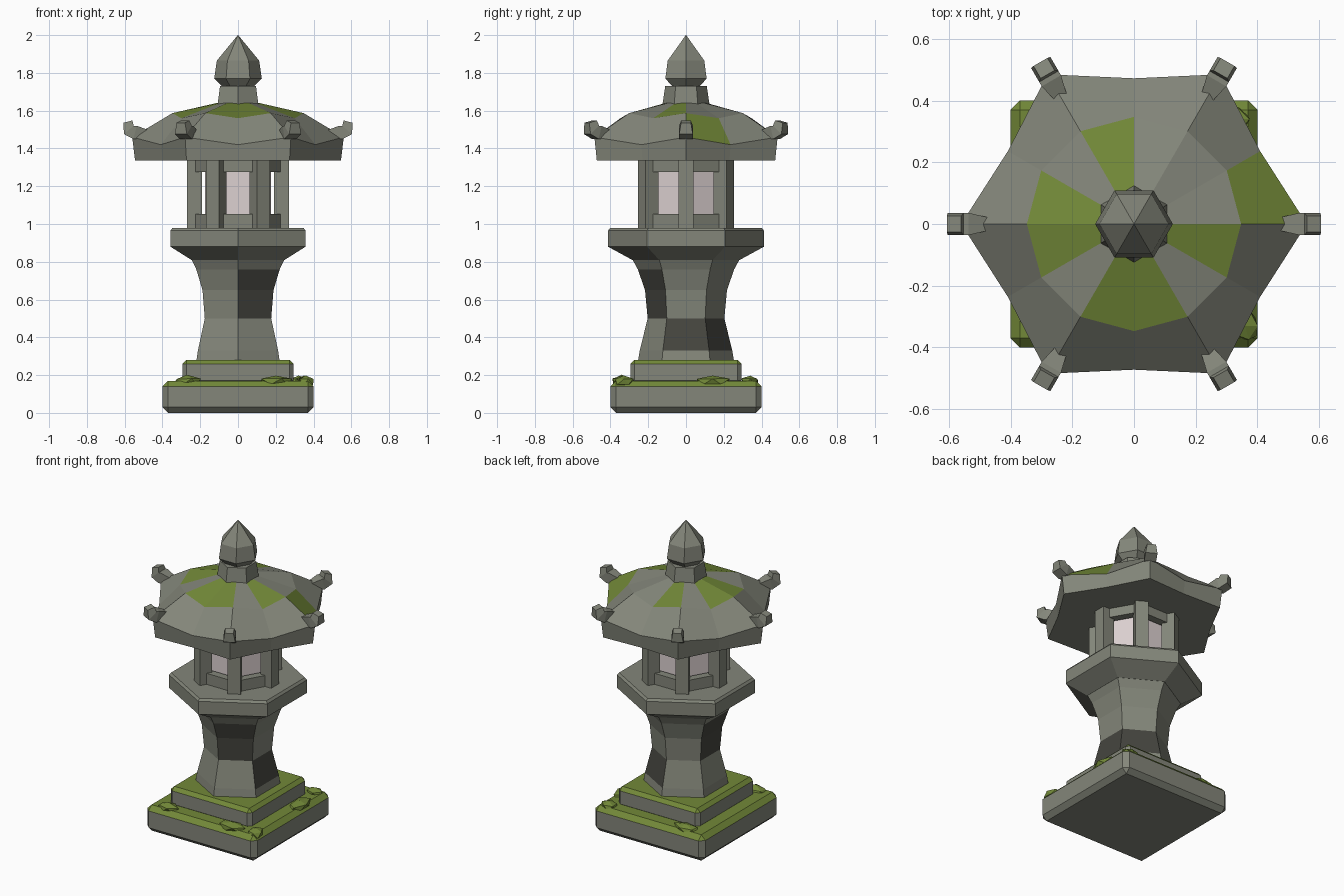
import bpy, bmesh, math, random
from mathutils import Vector, Matrix

random.seed(4)
cube = bpy.data.objects.get("Cube")
if cube:
    bpy.data.objects.remove(cube, do_unlink=True)


def material(name, rgb):
    m = bpy.data.materials.new(name)
    m.use_nodes = True
    m.diffuse_color = (*rgb, 1)
    bsdf = m.node_tree.nodes["Principled BSDF"]
    bsdf.inputs["Base Color"].default_value = (*rgb, 1)
    bsdf.inputs["Roughness"].default_value = 0.9
    return m


STONE = material("grey stone", (0.23, 0.24, 0.195))
DARK = material("dark stone", (0.06, 0.06, 0.05))
MOSS = material("green moss", (0.17, 0.25, 0.04))
PAPER = material("pale paper", (0.72, 0.64, 0.64))


def finish(bm, name, mats):
    bmesh.ops.recalc_face_normals(bm, faces=bm.faces[:])
    mesh = bpy.data.meshes.new(name)
    bm.to_mesh(mesh)
    bm.free()
    for m in mats:
        mesh.materials.append(m)
    ob = bpy.data.objects.new(name, mesh)
    bpy.context.collection.objects.link(ob)
    return ob


def loft(name, rings, mats=(STONE,), rule=lambda level, side: 0):
    """Skin equal-sized rings of points, cap both ends, colour by level and side."""
    bm = bmesh.new()
    loops = [[bm.verts.new(p) for p in ring] for ring in rings]
    n = len(loops[0])
    for k, (a, b) in enumerate(zip(loops, loops[1:])):
        for i in range(n):
            j = (i + 1) % n
            bm.faces.new((a[i], a[j], b[j], b[i])).material_index = rule(k, i)
    bm.faces.new(loops[0][::-1])
    bm.faces.new(loops[-1])
    return finish(bm, name, mats)


def ring(radius, z, turn=0, n=6):
    return [(radius * math.cos(a), radius * math.sin(a), z)
            for a in (math.radians(turn + 360 * i / n) for i in range(n))]


def box(name, size, centre, angle=0, mat=STONE):
    """Box placed at centre, then swung about the vertical axis."""
    bm = bmesh.new()
    place = Matrix.Rotation(math.radians(angle), 4, 'Z') @ Matrix.Translation(centre)
    bmesh.ops.create_cube(bm, size=1, matrix=place @ Matrix.Diagonal((*size, 1)))
    return finish(bm, name, [mat])


def slab(name, half, z0, z1, bevel):
    """Chamfered square slab with moss on its upward faces."""
    bm = bmesh.new()
    place = Matrix.Translation((0, 0, (z0 + z1) / 2))
    bmesh.ops.create_cube(bm, size=1, matrix=place @ Matrix.Diagonal((half * 2, half * 2, z1 - z0, 1)))
    bmesh.ops.bevel(bm, geom=bm.edges[:], offset=bevel, segments=1, affect='EDGES')
    bm.normal_update()
    for f in bm.faces:
        f.material_index = int(f.normal.z > 0.3)
    finish(bm, name, [STONE, MOSS])


# Stepped base
slab("lower_base", 0.4, 0, 0.17, 0.03)
slab("upper_base", 0.295, 0.15, 0.28, 0.022)

# Moss clumps on the lower step
clumps = [(0.2, -0.34, 0.1, 0.055), (-0.27, -0.34, 0.08, 0.05), (0.35, 0.14, 0.055, 0.1),
          (-0.24, 0.34, 0.09, 0.05), (0.32, 0.34, 0.06, 0.05), (0.36, -0.33, 0.05, 0.06)]
for x, y, sx, sy in clumps:
    bm = bmesh.new()
    bmesh.ops.create_icosphere(bm, subdivisions=1, radius=1)
    for v in bm.verts:
        v.co *= random.uniform(0.85, 1.1)
        v.co = Vector((x + v.co.x * sx, y + v.co.y * sy, 0.165 + v.co.z * 0.035))
    finish(bm, "moss_clump", [MOSS])

# Flared pillar with weathered panels
profile = [(0.255, 0.27), (0.245, 0.33), (0.203, 0.5), (0.217, 0.65), (0.255, 0.76), (0.285, 0.815)]
weathered = {(1, 5), (1, 0), (2, 4), (3, 4), (2, 2), (3, 2)}
loft("pillar", [ring(r, z, 30) for r, z in profile], (STONE, DARK),
     lambda k, i: int((k, i) in weathered))

# Platform under the lamp
profile = [(0.285, 0.81), (0.413, 0.88), (0.413, 0.965), (0.4, 0.98)]
loft("platform", [ring(r, z, 30) for r, z in profile])

# Lamp chamber: posts on the corners, rails between, glowing core
for i in range(6):
    box("post", (0.08, 0.08, 0.36), (0.23, 0, 1.155), 60 * i)
    box("lower_rail", (0.05, 0.18, 0.075), (0.19, 0, 1.015), 60 * i + 30)
    box("upper_rail", (0.05, 0.18, 0.06), (0.19, 0, 1.305), 60 * i + 30)
loft("paper_screen", [ring(0.176, z) for z in (0.98, 1.335)], (PAPER,))


# Roof: corners sit farther out and higher than the edge middles
def roof_ring(corner, middle, z_corner, z_middle):
    far, near = ring(corner, z_corner, 0, 12), ring(middle, z_middle, 0, 12)
    return [(near if i % 2 else far)[i] for i in range(12)]


mossy = {(1, 0), (2, 3), (2, 5), (2, 6), (2, 8), (2, 9), (2, 11)}
loft("roof", [roof_ring(0.545, 0.46, 1.335, 1.335),
              roof_ring(0.56, 0.472, 1.46, 1.42),
              roof_ring(0.347, 0.347, 1.587, 1.56),
              roof_ring(0.115, 0.11, 1.64, 1.64)],
     (STONE, MOSS), lambda k, i: int((k, i) in mossy))

# Upturned corner tips: square sections along a rising path
path = [(0.47, 1.475, 0.02, 0.02, 80), (0.545, 1.485, 0.036, 0.036, 75),
        (0.578, 1.498, 0.036, 0.034, 40), (0.583, 1.542, 0.026, 0.024, 15)]
for i in range(6):
    turn = Matrix.Rotation(math.radians(60 * i), 3, 'Z')
    rings = []
    for r, z, w, h, tilt in path:
        t = math.radians(tilt)
        up = Vector((-math.cos(t), 0, math.sin(t))) * h
        rings.append([turn @ (Vector((r, s * w, z)) + up * u)
                      for s, u in ((-1, -1), (1, -1), (1, 1), (-1, 1))])
    loft("roof_tip", rings)

# Neck and pointed finial
loft("neck", [ring(0.125, 1.63, 30), ring(0.11, 1.73, 30)])
profile = [(0.08, 1.725), (0.126, 1.77), (0.112, 1.865), (0.001, 2.0)]
loft("finial", [ring(r, z) for r, z in profile])
